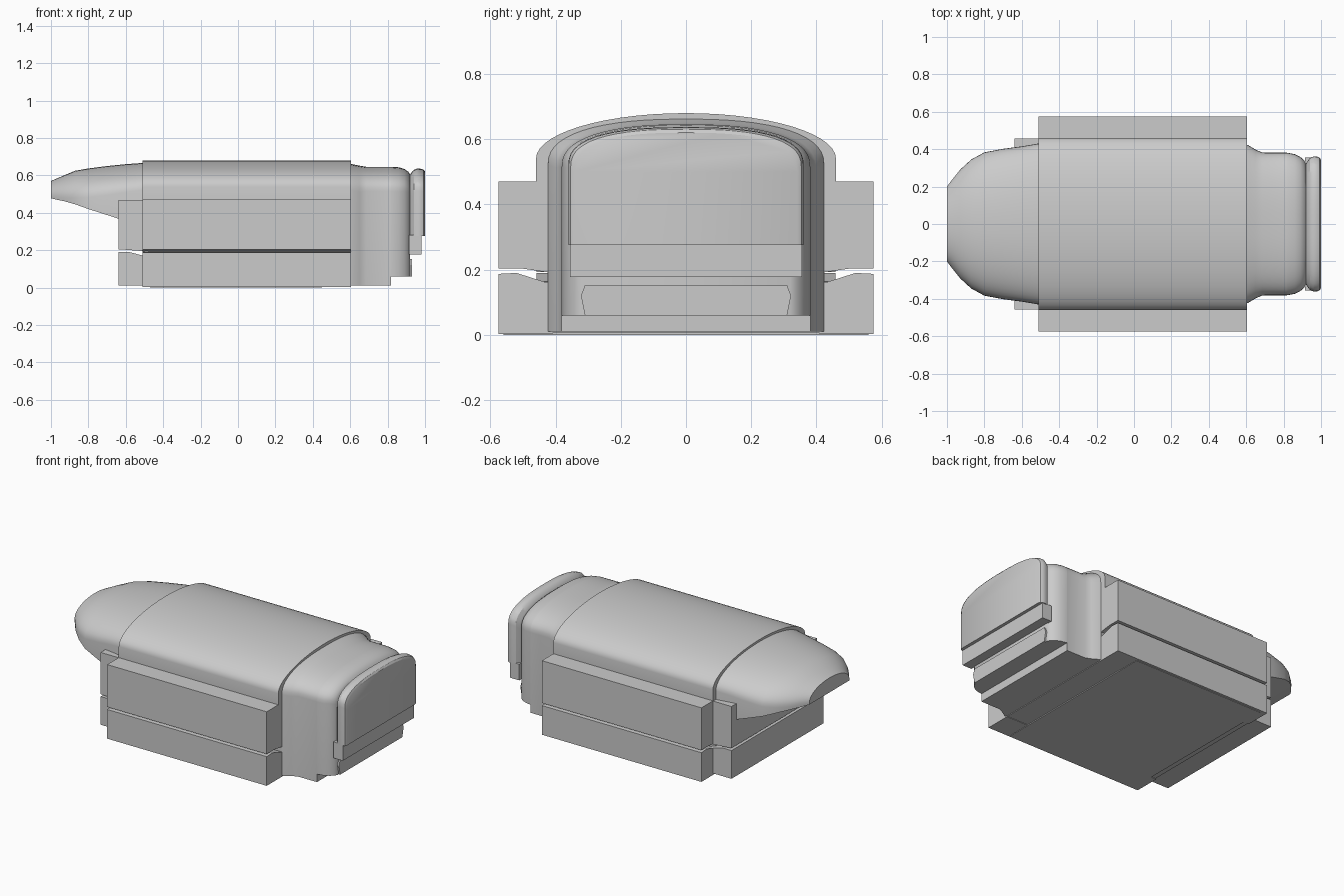
import bpy, bmesh, math


def skin(name, rings):
    """Bridge equal-length closed rings and cap both ends."""
    bm = bmesh.new()
    loops = [[bm.verts.new(p) for p in ring] for ring in rings]
    n = len(loops[0])
    for a, b in zip(loops, loops[1:]):
        for i in range(n):
            j = (i + 1) % n
            bm.faces.new((a[i], a[j], b[j], b[i]))
    bm.faces.new(loops[0])
    bm.faces.new(loops[-1])
    bmesh.ops.recalc_face_normals(bm, faces=bm.faces)
    me = bpy.data.meshes.new(name)
    bm.to_mesh(me)
    bm.free()
    ob = bpy.data.objects.new(name, me)
    bpy.context.collection.objects.link(ob)
    return ob


def arch(x, w, top, bottom, drop, n):
    """Cross-section with straight sides and a superelliptic roof."""
    pts = [(x, w, bottom)]
    for i in range(29):
        a = math.pi * i / 28
        c, s = math.cos(a), max(math.sin(a), 0)
        y = math.copysign(abs(c) ** (2 / n), c) * w
        pts.append((x, y, top - drop + drop * s ** (2 / n)))
    pts.append((x, -w, bottom))
    return pts


def arched(name, stations, n):
    ob = skin(name, [arch(*s, n) for s in stations])
    bpy.ops.object.select_all(action='DESELECT')
    ob.select_set(True)
    bpy.context.view_layer.objects.active = ob
    bpy.ops.object.shade_smooth_by_angle(angle=math.radians(32))
    return ob


def along_x(name, x0, x1, yz):
    return skin(name, [[(x, y, z) for y, z in yz] for x in (x0, x1)])


def along_y(name, w, xz):
    return skin(name, [[(x, y, z) for x, z in xz] for y in (-w, w)])


def block(name, x0, x1, w, z0, z1):
    return along_x(name, x0, x1, [(-w, z0), (w, z0), (w, z1), (-w, z1)])


# Main arched shell and the core behind the side grooves
arched("main_shell", [(-0.51, 0.46, 0.68, 0.465, 0.14),
                      (0.603, 0.46, 0.68, 0.465, 0.14)], 2.0)
block("core", -0.505, 0.6, 0.425, 0.006, 0.5)

# Tapering overhanging nose: x, half-width, top, bottom, roof drop
arched("nose", [
    (-1.00, 0.20, 0.570, 0.478, 0.085),
    (-0.97, 0.24, 0.583, 0.470, 0.100),
    (-0.93, 0.29, 0.600, 0.462, 0.120),
    (-0.87, 0.345, 0.625, 0.445, 0.145),
    (-0.80, 0.383, 0.637, 0.420, 0.155),
    (-0.70, 0.402, 0.650, 0.388, 0.155),
    (-0.60, 0.415, 0.660, 0.355, 0.150),
    (-0.50, 0.432, 0.667, 0.325, 0.145)], 2.1)

# Neck at the other end, with a stepped underside
arched("neck", [
    (0.59, 0.425, 0.665, 0.01, 0.14),
    (0.61, 0.422, 0.660, 0.01, 0.14),
    (0.65, 0.398, 0.652, 0.01, 0.14),
    (0.685, 0.382, 0.646, 0.01, 0.13),
    (0.818, 0.381, 0.646, 0.01, 0.13),
    (0.819, 0.381, 0.646, 0.06, 0.13),
    (0.86, 0.373, 0.643, 0.06, 0.13),
    (0.89, 0.358, 0.634, 0.06, 0.12),
    (0.91, 0.34, 0.620, 0.06, 0.11),
    (0.92, 0.32, 0.605, 0.06, 0.10)], 2.4)
along_x("neck_bumper", 0.86, 0.93,
        [(-0.31, 0.06), (0.31, 0.06), (0.322, 0.12), (0.31, 0.152),
         (-0.31, 0.152), (-0.322, 0.12)])

# Rounded end cap and its thinner lower lip
arched("end_cap", [
    (0.915, 0.315, 0.595, 0.275, 0.11),
    (0.927, 0.335, 0.615, 0.275, 0.12),
    (0.94, 0.353, 0.630, 0.275, 0.12),
    (0.96, 0.361, 0.637, 0.275, 0.12),
    (0.98, 0.360, 0.635, 0.275, 0.12),
    (0.993, 0.354, 0.630, 0.275, 0.12),
    (1.00, 0.342, 0.620, 0.275, 0.12)], 2.6)
block("end_cap_lip", 0.915, 0.98, 0.355, 0.178, 0.28)

# Side blocks, separated by a groove that widens inward
for side, s in (("left", -1), ("right", 1)):
    along_x("upper_block_" + side, -0.51, 0.603,
            [(s * y, z) for y, z in ((0.41, 0.47), (0.575, 0.47),
                                     (0.575, 0.203), (0.5, 0.203), (0.41, 0.19))])
    along_x("lower_block_" + side, -0.51, 0.603,
            [(s * y, z) for y, z in ((0.41, 0.003), (0.575, 0.003),
                                     (0.575, 0.187), (0.52, 0.19), (0.41, 0.155))])

# Blocks under the nose, with the same groove running across
along_y("upper_block_under_nose", 0.458,
        [(-0.638, 0.468), (-0.48, 0.468), (-0.48, 0.193), (-0.638, 0.205)])
along_y("lower_block_under_nose", 0.458,
        [(-0.638, 0.012), (-0.48, 0.012), (-0.48, 0.163), (-0.58, 0.19), (-0.638, 0.19)])

# Thin base plate
block("base_plate", -0.47, 0.45, 0.56, 0.0, 0.01)
